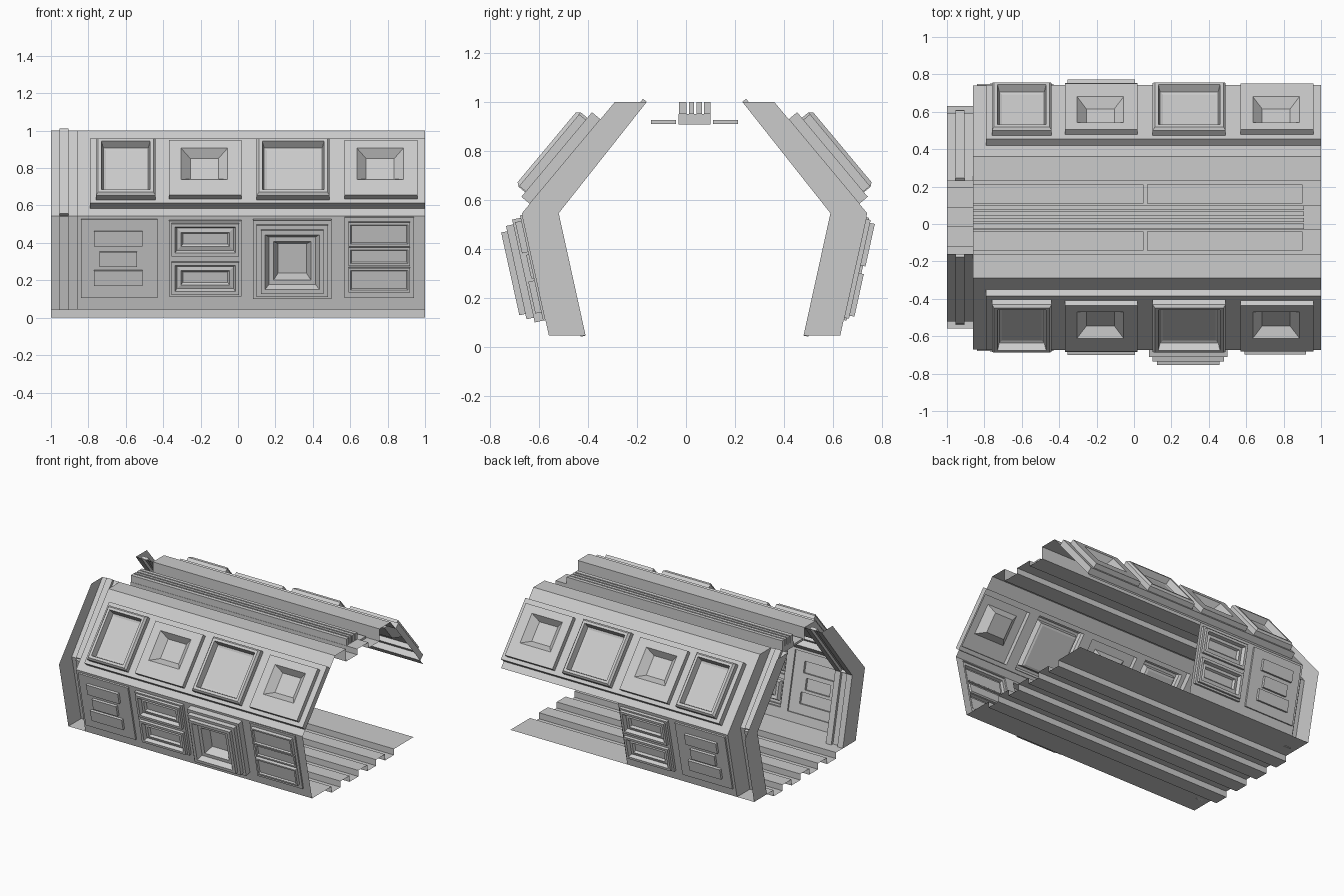
import bpy
from mathutils import Vector

if "Cube" in bpy.data.objects:
    bpy.data.objects.remove(bpy.data.objects["Cube"])

CY = 0.07                      # mirrored side: y -> CY - y
OUT = [(-.56, .045), (-.67, .545), (-.29, 1.0)]    # outer wall section (y, z)
INN = [(-.41, .045), (-.52, .545), (-.16, 1.0)]    # collar section


def make(name, verts, faces):
    me = bpy.data.meshes.new(name)
    me.from_pydata(verts, [], faces)
    me.validate()
    ob = bpy.data.objects.new(name, me)
    bpy.context.collection.objects.link(ob)
    return ob


def box(name, x0, x1, y0, y1, z0, z1):
    v = [(x, y, z) for x in (x0, x1) for y in (y0, y1) for z in (z0, z1)]
    return make(name, v, [(0, 1, 3, 2), (4, 6, 7, 5), (0, 4, 5, 1),
                          (2, 3, 7, 6), (0, 2, 6, 4), (1, 5, 7, 3)])


def extrude(name, profile, x0, x1):
    n = len(profile)
    v = [(x, y, z) for x in (x0, x1) for y, z in profile]
    return make(name, v, [(i, i + n, i + n + 1, i + 1) for i in range(n - 1)])


class Wall:
    """Flat sheet on the line a-b with nested, stepped panels set into it."""

    def __init__(self, a, b, mirror):
        self.a, d = Vector(a), Vector(b) - Vector(a)
        self.len = d.length
        self.d = d.normalized()
        self.n = Vector((-self.d.y, self.d.x))
        self.m, self.v, self.f = mirror, [], []

    def quad(self, pts):
        k = len(self.v)
        for x, t, h in pts:
            y, z = self.a + self.d * t + self.n * h
            self.v.append((x, CY - y if self.m else y, z))
        q = [k, k + 1, k + 2, k + 3]
        self.f.append(q[::-1] if self.m else q)

    def sheet(self, rect, h, panels):
        x0, x1, t0, t1 = rect
        holes = [p[0][0][:4] for p in panels]
        xs = sorted({x0, x1, *[c for r in holes for c in r[:2]]})
        ts = sorted({t0, t1, *[c for r in holes for c in r[2:]]})
        for xa, xb in zip(xs, xs[1:]):
            for ta, tb in zip(ts, ts[1:]):
                cx, ct = (xa + xb) / 2, (ta + tb) / 2
                if any(r[0] < cx < r[1] and r[2] < ct < r[3] for r in holes):
                    continue
                self.quad([(xa, ta, h), (xb, ta, h), (xb, tb, h), (xa, tb, h)])
        for rings, kids in panels:
            prev = None
            full = [(*rings[0][:4], h)] + rings
            for r in full:
                c = [(r[0], r[2], r[4]), (r[1], r[2], r[4]), (r[1], r[3], r[4]), (r[0], r[3], r[4])]
                if prev and c != prev:
                    for i in range(4):
                        j = (i + 1) % 4
                        self.quad([prev[i], prev[j], c[j], c[i]])
                prev = c
            self.sheet(rings[-1][:4], rings[-1][4], kids)

    def finish(self, name):
        return make(name, self.v, self.f)


def rings(x0, x1, t0, t1, *steps):
    """steps: (inset, height) pairs measured from the outer rectangle"""
    return [(x0 + i, x1 - i, t0 + i, t1 - i, h) for i, h in steps]


# ---- upper wall windows
def big_window(x0, x1):
    return (rings(x0, x1, .074, .47, (0, .08), (.012, .095), (.03, .095), (.04, .05), (.055, .045)), [])


def small_window(x0, x1):
    a, b = x0 + .065, x1 - .075
    return ([(x0, x1, .078, .46, .08), (a, b, .187, .405, .08), (a + .05, b - .05, .23, .373, .03)], [])


def upper_panels():
    kids = [big_window(-.76, -.44), small_window(-.37, .02), big_window(.1, .49), small_window(.57, .96)]
    return [([(-.79, 1.0, .05, .5, .045)], kids)]


# ---- lower wall panels
def three_blocks():
    kids = [(rings(x0, x1, t0, t0 + .082, (0, .03)), [])
            for x0, x1, t0 in ((-.77, -.51, .135), (-.74, -.54, .237), (-.77, -.51, .35))]
    return (rings(-.84, -.43, .065, .495, (0, .012)), kids)


def vents():
    kids = [(rings(-.355, .005, t, t + .178, (0, .04), (.018, .04), (.028, .015), (.05, .02), (.06, .005)), [])
            for t in (.088, .298)]
    return (rings(-.37, .02, .075, .488, (0, .02)), kids)


def deep_box():
    return (rings(.08, .5, .065, .495, (0, .045), (.02, .045), (.02, .075), (.042, .075),
                  (.042, .1), (.065, .1), (.085, .065), (.11, .065), (.135, .005)), [])


def three_plates():
    kids = [(rings(.59, .92, t, t + w, (0, h), (.012, h), (.018, h - .01)), [])
            for t, w, h in ((.1, .133, .035), (.242, .1, .02), (.352, .13, .035))]
    return (rings(.57, .94, .065, .505, (0, .01)), kids)


XW = -.86
for m, side in ((False, "front"), (True, "back")):
    w = Wall(OUT[1], OUT[2], m)
    w.sheet((XW, 1.0, 0, w.len), 0, upper_panels())
    w.finish(side + "_upper_wall")

    w = Wall(OUT[0], OUT[1], m)
    if m:        # the back lower wall stops half way, leaving an opening
        w.sheet((XW, .04, 0, w.len), 0, [three_blocks(), vents()])
    else:
        w.sheet((XW, 1.0, 0, w.len), 0, [three_blocks(), vents(), deep_box(), three_plates()])
    w.finish(side + "_lower_wall")

    # narrower collar with a raised band, plus its two flanges
    for i, part in enumerate(("lower", "upper")):
        w = Wall(INN[i], INN[i + 1], m)
        w.sheet((-1.0, XW, 0, w.len), 0, [([(-.955, -.905, 0, w.len, .02)], [])])
        w.finish(f"{side}_{part}_collar")
    for x, label in ((-1.0, "end"), (XW, "inner")):
        pts = [(x, CY - y if m else y, z) for y, z in OUT + INN]
        make(f"{side}_{label}_flange", pts, [(0, 1, 4, 3), (1, 2, 5, 4)])

    # flat plates lying in the roof channels
    for k, (x0, x1) in enumerate(((-.86, .05), (.07, .9))):
        y0, y1 = (-.142, -.04) if not m else (CY + .04, CY + .142)
        box(f"{side}_roof_plate_{k}", x0, x1, y0, y1, .91, .925)

# ---- roof sheet: wall tops, two channels and a central ridge
half = [(-.29, 1.0), (-.16, 1.0), (-.16, .908), (-.03, .908), (-.03, .95)]
extrude("roof", half + [(CY - y, z) for y, z in reversed(half)], XW, 1.0)
make("ridge_end", [(XW, -.03, .908), (XW, .1, .908), (XW, .1, .95), (XW, -.03, .95)], [(0, 1, 2, 3)])
for k, (y0, y1) in enumerate(((-.028, .002), (.012, .032), (.042, .066), (.074, .1))):
    box(f"roof_rail_{k}", XW, .91, y0, y1, .95, 1.0)

# ---- floor sheet with four sunken channels
floor = [(-.56, .045)]
for k in range(8):
    y = -.33 + k * .73 / 7
    a, b = (.045, 0) if k % 2 == 0 else (0, .045)
    floor += [(y, a), (y, b)]
floor.append((.63, .045))
extrude("floor", floor, -1.0, 1.0)
